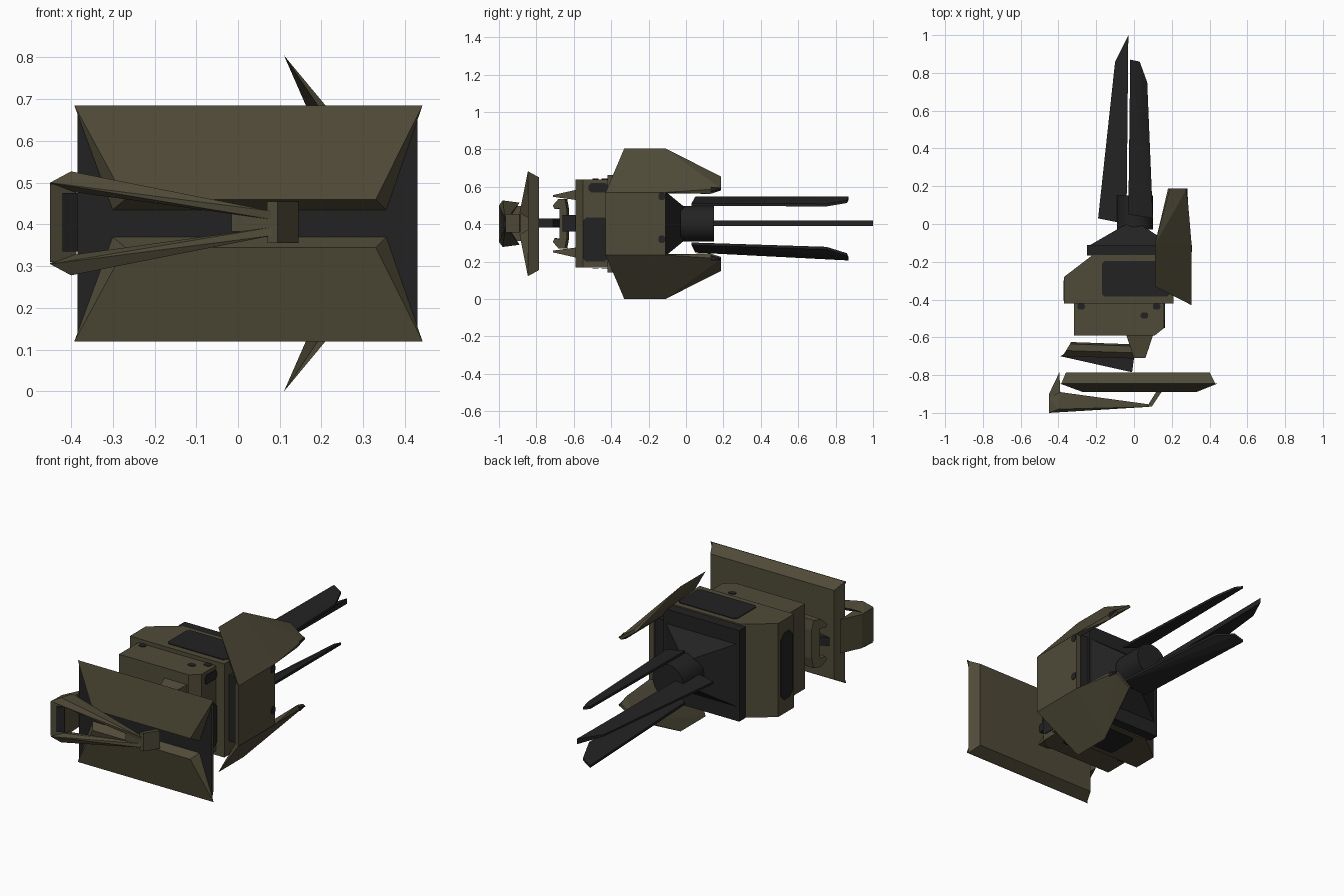
import bpy, bmesh, math
from mathutils import Vector

ZC = 0.4025  # horizontal symmetry plane


def material(name, rgb):
    m = bpy.data.materials.new(name)
    m.diffuse_color = (*rgb, 1)
    return m


OLIVE = material("olive drab", (0.080, 0.070, 0.040))
DARK = material("charcoal", (0.0165, 0.0165, 0.0168))


def flip(pts):
    return [(x, y, 2 * ZC - z) for x, y, z in pts]


def hull(name, pts, mat, rule=None, mat2=None):
    bm = bmesh.new()
    vs = [bm.verts.new(p) for p in pts]
    r = bmesh.ops.convex_hull(bm, input=vs)
    junk = [v for v in bm.verts if not v.link_faces]
    bmesh.ops.delete(bm, geom=junk, context='VERTS')
    bmesh.ops.dissolve_limit(bm, angle_limit=0.01, verts=bm.verts[:], edges=bm.edges[:])
    bmesh.ops.recalc_face_normals(bm, faces=bm.faces[:])
    bm.normal_update()
    if rule:
        for f in bm.faces:
            f.material_index = 1 if rule(f) else 0
    me = bpy.data.meshes.new(name)
    bm.to_mesh(me)
    bm.free()
    me.materials.append(mat)
    if mat2:
        me.materials.append(mat2)
    ob = bpy.data.objects.new(name, me)
    bpy.context.collection.objects.link(ob)
    return ob


def pair(name, pts, mat):
    hull("upper_" + name, pts, mat)
    hull("lower_" + name, flip(pts), mat)


def plan(name, poly, z0, z1, mat):
    return hull(name, [(x, y, z) for x, y in poly for z in (z0, z1)], mat)


def side(name, poly, x0, x1, mat):
    return hull(name, [(x, y, z) for y, z in poly for x in (x0, x1)], mat)


def box(name, x0, x1, y0, y1, z0, z1, mat):
    return plan(name, [(x0, y0), (x1, y0), (x1, y1), (x0, y1)], z0, z1, mat)


def chamfered(a0, a1, b0, b1, c):
    return [(a0 + c, b0), (a1 - c, b0), (a1, b0 + c), (a1, b1 - c),
            (a1 - c, b1), (a0 + c, b1), (a0, b1 - c), (a0, b0 + c)]


# front shield: dark recessed face, olive rim and back
hull("shield_base",
     [(x, -0.785, z) for x in (-0.36, 0.40) for z in (0.155, 0.65)] +
     [(x, -0.845, z) for x in (-0.385, 0.43) for z in (0.122, 0.683)],
     OLIVE, lambda f: f.normal.y < -0.9, DARK)
pair("shield_plate", [(-0.392, -0.845, 0.685), (0.442, -0.845, 0.685),
                      (-0.27, -0.89, 0.46), (0.33, -0.89, 0.46),
                      (-0.30, -0.845, 0.435), (0.355, -0.845, 0.435)], OLIVE)

# hooked handle around the shield's left edge
plan("handle_block", [(-0.45, -1.0), (-0.45, -0.90), (-0.395, -0.785), (-0.387, -0.965)],
     0.31, 0.497, OLIVE)
plan("handle_panel", [(-0.42, -0.993), (-0.385, -0.973), (-0.385, -0.965), (-0.42, -0.98)],
     0.335, 0.475, DARK)
pair("handle_arm", [(-0.45, -1.0, 0.50), (-0.40, -0.98, 0.527), (-0.39, -0.89, 0.515),
                    (-0.45, -0.92, 0.497), (-0.39, -0.97, 0.477),
                    (0.08, -0.968, 0.432), (0.08, -0.955, 0.432),
                    (0.08, -0.965, 0.412), (0.08, -0.955, 0.412)], OLIVE)
plan("handle_knob", [(0.07, -0.965), (0.095, -0.965), (0.145, -0.89), (0.12, -0.885)],
     0.355, 0.455, OLIVE)
box("handle_bridge", -0.015, 0.08, -0.965, -0.955, 0.383, 0.425, OLIVE)

# neck behind the shield: bent clamp, dark strip and two prongs
for name, poly in (("clamp_top", ((-0.70, 0.50), (-0.67, 0.535), (-0.64, 0.535), (-0.64, 0.49), (-0.69, 0.48))),
                   ("clamp_back", ((-0.665, 0.535), (-0.635, 0.535), (-0.625, 0.48), (-0.625, 0.325),
                                   (-0.635, 0.27), (-0.665, 0.27), (-0.665, 0.32), (-0.665, 0.485))),
                   ("clamp_bottom", ((-0.70, 0.305), (-0.67, 0.27), (-0.64, 0.27), (-0.64, 0.315), (-0.69, 0.325)))):
    hull(name, [(x, y + dy, z) for y, z in poly
                for x, dy in ((-0.36 - (y + 0.67) * -0.6, 0.0), (0.0, -0.012))], OLIVE)
plan("neck_strip", [(-0.39, -0.70), (-0.01, -0.785), (0.0, -0.71), (-0.34, -0.67)], 0.383, 0.43, DARK)
pair("prong", [(-0.04, -0.59, 0.583), (0.10, -0.59, 0.583), (0.0, -0.71, 0.556), (0.06, -0.71, 0.556),
               (-0.04, -0.59, 0.53), (0.10, -0.59, 0.53), (0.0, -0.71, 0.546), (0.06, -0.71, 0.546)], OLIVE)
box("neck_core", -0.02, 0.08, -0.66, -0.58, 0.36, 0.45, DARK)

# body: front box, chamfered middle box, dark rear block
plan("front_body", [(-0.318, -0.42), (-0.318, -0.59), (0.11, -0.59), (0.16, -0.55), (0.16, -0.42)],
     0.168, 0.64, OLIVE)
plan("middle_body", [(-0.37, -0.42), (0.21, -0.42), (0.21, -0.165), (-0.22, -0.165), (-0.37, -0.28)],
     0.143, 0.662, OLIVE)
box("rear_block", -0.25, 0.215, -0.166, -0.11, 0.15, 0.655, DARK)
hull("rear_cone", [(x, -0.11, z) for x in (-0.23, 0.20) for z in (0.23, 0.575)] +
     [(x, 0.0, z) for x in (-0.04, 0.03) for z in (0.32, 0.485)], DARK)
box("side_mount", 0.18, 0.28, -0.38, -0.12, 0.22, 0.585, DARK)

# painted dark panels
top = [(x, y) for x, y in chamfered(-0.17, 0.19, -0.385, -0.195, 0.015)]
pair("top_panel", [(x, y, z) for x, y in top for z in (0.66, 0.666)], DARK)
for i, (cx, cy) in enumerate(((-0.28, -0.435), (0.12, -0.435), (0.055, -0.482))):
    pair("spot_%d" % i, [(cx + dx, cy + dy, z) for dx, dy in chamfered(-0.02, 0.02, -0.018, 0.014, 0.008)
                         for z in (0.638, 0.643)], DARK)
side("front_side_panel", chamfered(-0.55, -0.42, 0.20, 0.435, 0.015), 0.158, 0.164, DARK)
side("front_side_mark", chamfered(-0.52, -0.42, 0.57, 0.62, 0.012), 0.158, 0.164, DARK)
side("left_panel", chamfered(-0.405, -0.30, 0.22, 0.59, 0.03), -0.374, -0.368, DARK)
for i, z in enumerate((0.55, 0.32)):
    side("armour_mark_%d" % i, chamfered(-0.148, -0.112, z - 0.02, z + 0.02, 0.01), 0.303, 0.308, DARK)

# right side armour: flat middle with folded wings above and below
plan("armour_middle", [(0.305, -0.43), (0.305, -0.11), (0.275, -0.11), (0.265, -0.405)], 0.235, 0.57, OLIVE)
pair("armour_wing", [(0.305, -0.43, 0.57), (0.305, -0.11, 0.57), (0.11, -0.11, 0.805), (0.11, -0.33, 0.805),
                     (0.19, 0.187, 0.655), (0.28, 0.187, 0.59), (0.275, 0.13, 0.562), (0.18, 0.187, 0.645),
                     (0.268, 0.187, 0.58), (0.265, -0.40, 0.575), (0.275, -0.11, 0.57)], OLIVE)
pair("wing_tail_mark", [(0.284, 0.13, 0.575), (0.285, 0.135, 0.598), (0.272, 0.188, 0.60),
                        (0.282, 0.188, 0.59), (0.277, 0.188, 0.585), (0.278, 0.13, 0.568)], DARK)

# rear hub, a short cylinder along y
bpy.ops.mesh.primitive_cylinder_add(vertices=24, radius=0.096, depth=0.18,
                                    location=(0.005, 0.06, ZC), rotation=(math.pi / 2, 0, 0))
hub = bpy.context.object
hub.name = "rear_hub"
hub.data.materials.append(DARK)
bpy.ops.object.shade_smooth_by_angle(angle=math.radians(35))


# three long rear blades
def blade(name, pts, t):
    hull(name, [(x, y, z + s) for x, y, z in pts for s in (-t, t)], DARK)


blade("upper_blade", [(-0.03, 0.05, 0.54), (0.10, 0.03, 0.505), (0.07, 0.75, 0.502),
                      (0.03, 0.86, 0.52), (-0.02, 0.87, 0.54)], 0.007)
blade("lower_blade", [(-0.03, 0.05, 0.255), (0.10, 0.03, 0.295), (0.07, 0.75, 0.272),
                      (0.03, 0.86, 0.238), (-0.02, 0.87, 0.213)], 0.007)
hull("left_blade", [(-0.19, 0.03, 0.398), (-0.19, 0.03, 0.410), (-0.04, 0.0, 0.39), (-0.04, 0.0, 0.42),
                    (-0.10, 0.86, 0.40), (-0.10, 0.86, 0.41), (-0.03, 1.0, 0.39), (-0.03, 1.0, 0.42)], DARK)
